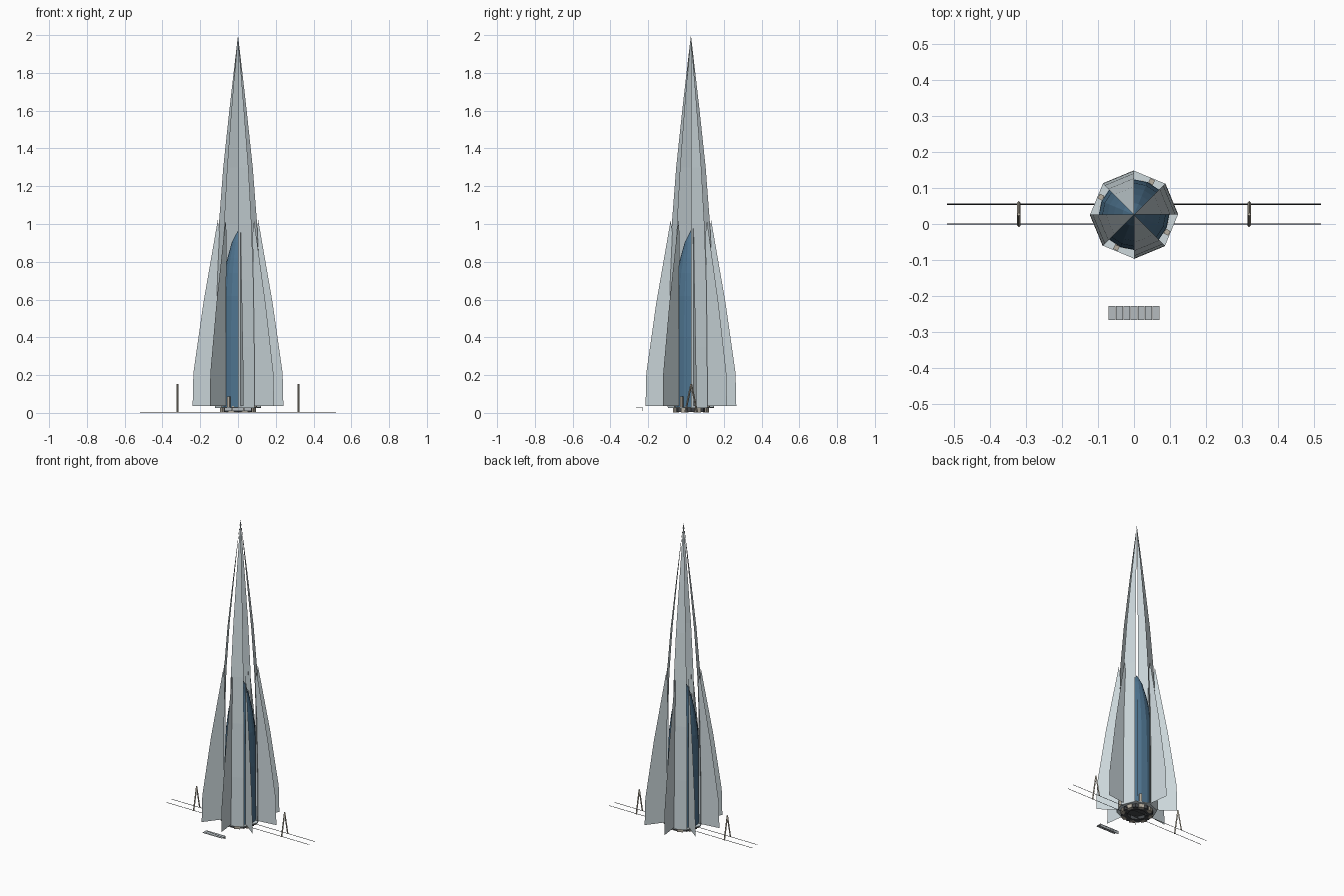
import bpy, bmesh, math
from mathutils import Vector

if "Cube" in bpy.data.objects:
    bpy.data.objects.remove(bpy.data.objects["Cube"])

CY = 0.026  # tower axis in y


def material(name, rgb):
    m = bpy.data.materials.new(name)
    m.diffuse_color = (*rgb, 1)
    m.use_nodes = True
    m.node_tree.nodes["Principled BSDF"].inputs["Base Color"].default_value = m.diffuse_color
    return m


PALE = material("pale_metal", (0.61, 0.69, 0.72))
BLUE = material("deep_blue", (0.075, 0.17, 0.27))
DARK = material("dark_metal", (0.06, 0.065, 0.07))
TAN = material("warm_grey", (0.46, 0.42, 0.35))
GREY = material("panel_grey", (0.46, 0.50, 0.52))


def make(name, verts, faces, mat):
    me = bpy.data.meshes.new(name)
    me.from_pydata([tuple(v) for v in verts], [], faces)
    me.materials.append(mat)
    ob = bpy.data.objects.new(name, me)
    bpy.context.collection.objects.link(ob)
    return ob


def polar(r, deg, z):
    a = math.radians(deg)
    return (r * math.cos(a), CY + r * math.sin(a), z)


def box(name, centre, size, mat, turn=0):
    bpy.ops.mesh.primitive_cube_add(size=1, location=centre, rotation=(0, 0, math.radians(turn)))
    ob = bpy.context.object
    ob.name = name
    ob.scale = size
    ob.data.materials.append(mat)
    return ob


def rod(name, a, b, radius, mat, sides=6):
    a, b = Vector(a), Vector(b)
    d = b - a
    bpy.ops.mesh.primitive_cylinder_add(vertices=sides, radius=radius, depth=d.length,
                                        location=(a + b) / 2)
    ob = bpy.context.object
    ob.name = name
    ob.rotation_euler = d.to_track_quat('Z', 'Y').to_euler()
    ob.data.materials.append(mat)
    return ob


def lathe(name, profile, sides, mat):
    # Revolved (radius, z) profile around the tower axis
    verts = [polar(r, 360 * i / sides, z) for r, z in profile for i in range(sides)]
    faces = [(k * sides + i, k * sides + (i + 1) % sides,
              (k + 1) * sides + (i + 1) % sides, (k + 1) * sides + i)
             for k in range(len(profile) - 1) for i in range(sides)]
    return make(name, verts, faces, mat)


# Four tall petals on alternate octagon sides, open in between
shell = [(0.123, 0.03), (0.122, 0.35), (0.115, 0.7), (0.101, 1.0),
         (0.078, 1.3), (0.046, 1.6), (0.021, 1.82), (0.0005, 1.995)]
for k in range(4):
    a0 = -90 + 90 * k
    verts = [polar(r, a, z) for r, z in shell for a in (a0, a0 + 45)]
    faces = [(2 * i, 2 * i + 1, 2 * i + 3, 2 * i + 2) for i in range(len(shell) - 1)]
    make("petal", verts, faces, PALE)

# Eight thin upright fins, turned slightly off the octagon corners
fin = [(0.103, 0.037), (0.242, 0.037), (0.238, 0.21), (0.185, 0.58),
       (0.108, 1.02), (0.098, 0.95), (0.102, 0.65)]
for k in range(8):
    make("fin", [polar(r, 45 * k + 7, z) for r, z in fin], [tuple(range(len(fin)))], PALE)

# Blue inner body with pointed dome
lathe("inner_body", [(0.098, 0.03), (0.097, 0.4), (0.088, 0.62), (0.073, 0.74), (0.056, 0.82),
                     (0.032, 0.905), (0.0005, 0.965)], 16, BLUE)

# Base: pale floor ring, dark plate and ring underneath, tan blocks
lathe("floor_ring", [(0.09, 0.026), (0.09, 0.032), (0.122, 0.032), (0.122, 0.026), (0.09, 0.026)],
      8, PALE)
lathe("base_ring", [(0.001, 0.026), (0.06, 0.026), (0.06, 0.004), (0.096, 0.004), (0.096, 0.026)],
      8, DARK)
for k in range(8):
    box("base_block", polar(0.086, 45 * k + 22.5, 0.019), (0.022, 0.034, 0.034), TAN, 45 * k + 22.5)
for k in range(4):
    box("entry_post", polar(0.104, 90 * k - 118, 0.06), (0.014, 0.014, 0.055), TAN, 90 * k - 118)

# Track rails with an A-frame at each end
for y in (0.0, 0.055):
    rod("rail", (-0.52, y, 0.004), (0.52, y, 0.004), 0.0016, DARK, 4)
for x in (-0.32, 0.32):
    for y in (-0.004, 0.059):
        rod("a_frame_leg", (x, y, 0.003), (x, 0.0275, 0.152), 0.005, TAN, 4)

# Console of seven plates in front, with a narrow gap between plates
w = 0.142 / 7
for i in range(7):
    x = (i - 3) * w
    box("console_top", (x, -0.247, 0.027), (w - 0.0015, 0.038, 0.003), GREY)
    box("console_back", (x, -0.231, 0.019), (w - 0.0015, 0.004, 0.016), GREY)
